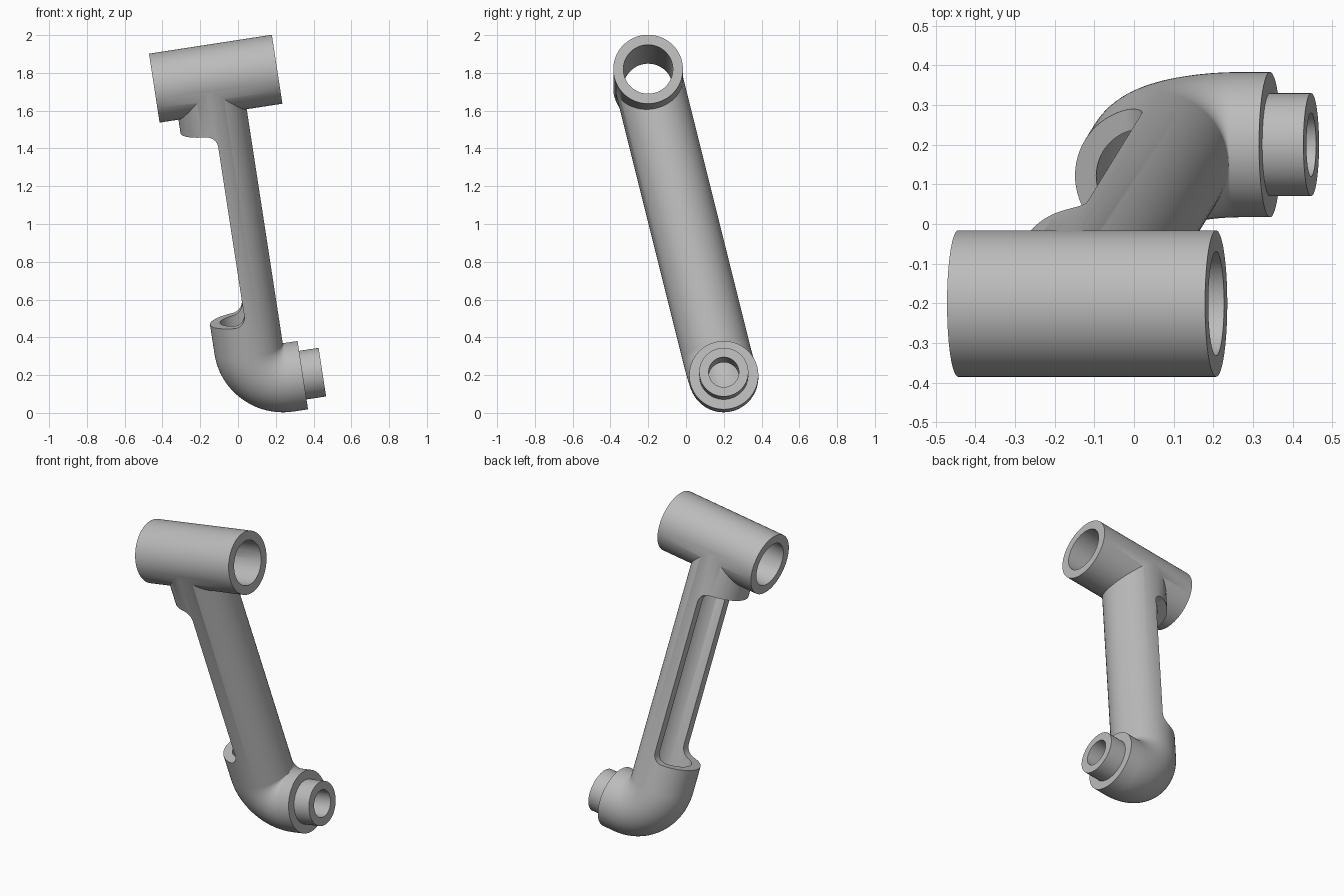
import bpy, bmesh, math
from mathutils import Matrix, Vector

if "Cube" in bpy.data.objects:
    bpy.data.objects.remove(bpy.data.objects["Cube"])

# Tilted frame: u runs along both joints, w runs up the link
corner = Vector((0.084, 0.2, 0.16))
u = Vector((0.988, 0, 0.152)).normalized()
w = Vector((-0.147, -0.24, 0.96))
w = (w - u * w.dot(u)).normalized()
v = w.cross(u)
FRAME = Matrix.Translation(corner) @ Matrix((u, v, w)).transposed().to_4x4()

OUTER, INNER, BEND = 0.183, 0.13, 0.186
LINK_TOP = 1.67
SIDES = 72

metal = bpy.data.materials.new("satin grey")
metal.use_nodes = True
grey = (0.5, 0.5, 0.5, 1)
metal.diffuse_color = grey
metal.node_tree.nodes["Principled BSDF"].inputs["Base Color"].default_value = grey


def make_object(name, bm):
    bmesh.ops.recalc_face_normals(bm, faces=bm.faces)
    mesh = bpy.data.meshes.new(name)
    bm.to_mesh(mesh)
    bm.free()
    mesh.transform(FRAME)
    mesh.materials.append(metal)
    obj = bpy.data.objects.new(name, mesh)
    bpy.context.collection.objects.link(obj)
    return obj


def cylinder(name, radius, start, end, height=0):
    """Round bar along u."""
    bm = bmesh.new()
    place = Matrix.Translation(((start + end) / 2, 0, height)) @ Matrix.Rotation(math.pi / 2, 4, 'Y')
    bmesh.ops.create_cone(bm, cap_ends=True, segments=SIDES, radius1=radius,
                          radius2=radius, depth=end - start, matrix=place)
    return make_object(name, bm)


def bent_bar(name, radius, socket_end, top):
    """Round bar from the socket, around the elbow and up the link."""
    path = [(Vector((socket_end, 0, 0)), math.pi / 2)]
    steps = 28
    for i in range(steps + 1):
        a = math.pi / 2 * (1 - i / steps)
        path.append((Vector((BEND * (1 - math.cos(a)), 0, BEND * (1 - math.sin(a)))), a))
    # a = 90 degrees is the socket side, a = 0 the link side
    path.append((Vector((0, 0, top)), 0))
    bm = bmesh.new()
    rings = []
    for centre, a in path:
        across = Vector((math.cos(a), 0, math.sin(a)))
        ring = []
        for k in range(SIDES):
            t = 2 * math.pi * (k + 0.5) / SIDES
            offset = across * math.cos(t) + Vector((0, 1, 0)) * math.sin(t)
            ring.append(bm.verts.new(centre + offset * radius))
        rings.append(ring)
    for low, high in zip(rings, rings[1:]):
        for k in range(SIDES):
            n = (k + 1) % SIDES
            bm.faces.new((low[k], low[n], high[n], high[k]))
    bm.faces.new(rings[0])
    bm.faces.new(rings[-1])
    return make_object(name, bm)


def slot_block(name, low, high, fillet):
    """Block with two rounded edges that opens one half of the link."""
    face_u, back_u, depth = 0.003, -0.4, 0.3
    profile = [(back_u, low)]
    for i in range(9):
        a = math.pi / 2 * i / 8
        profile.append((face_u - fillet + fillet * math.sin(a), low + fillet - fillet * math.cos(a)))
    profile += [(x, low + high - z) for x, z in reversed(profile)]
    bm = bmesh.new()
    face = bm.faces.new([bm.verts.new((x, -depth, z)) for x, z in profile])
    grown = bmesh.ops.extrude_face_region(bm, geom=[face])["geom"]
    bmesh.ops.translate(bm, vec=(0, 2 * depth, 0),
                        verts=[g for g in grown if isinstance(g, bmesh.types.BMVert)])
    return make_object(name, bm)


# Solid parts, then the cavities cut from them
body = bent_bar("link_arm", OUTER, 0.262, LINK_TOP - 0.02)
steps = [
    ('UNION', cylinder("top_barrel", 0.1845, -0.284, 0.374, LINK_TOP)),
    ('UNION', cylinder("end_stub", 0.13, 0.21, 0.367)),
    ('DIFFERENCE', bent_bar("arm_cavity", INNER - 0.001, BEND + 0.002, LINK_TOP - 0.01)),
    ('DIFFERENCE', cylinder("barrel_bore", INNER + 0.001, -0.5, 0.6, LINK_TOP)),
    ('DIFFERENCE', cylinder("stub_bore", 0.08, 0.12, 0.5)),
    ('DIFFERENCE', slot_block("side_slot", 0.35, 1.405, 0.06)),
]
bpy.context.view_layer.objects.active = body
for operation, part in steps:
    part.hide_render = True
    mod = body.modifiers.new(part.name, 'BOOLEAN')
    mod.operation = operation
    mod.solver = 'EXACT'
    mod.object = part
    bpy.ops.object.modifier_apply(modifier=mod.name)
    bpy.data.objects.remove(part)

bpy.ops.object.select_all(action='DESELECT')
body.select_set(True)
bpy.ops.object.shade_smooth_by_angle(angle=math.radians(30))
